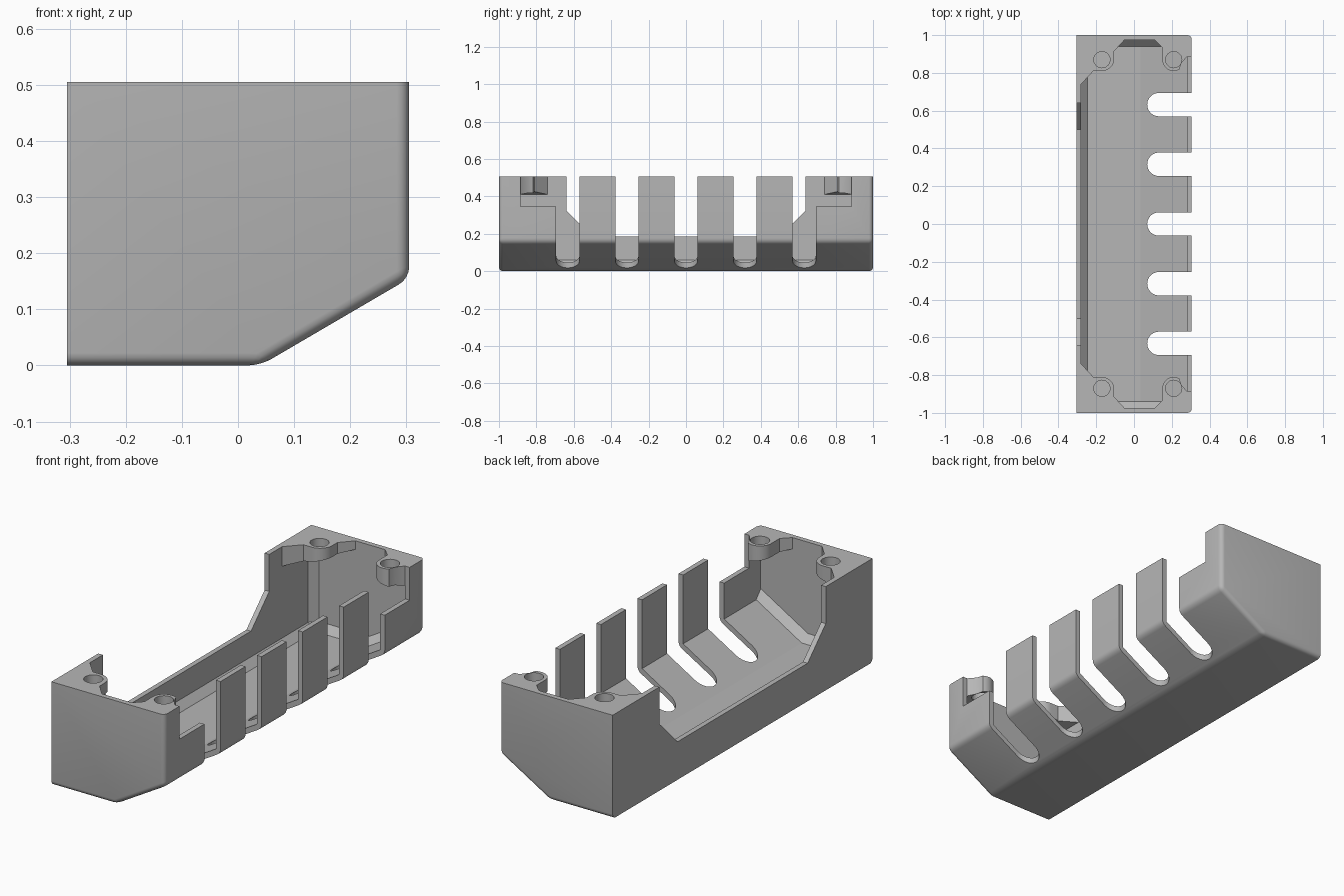
import bpy, bmesh, math
from mathutils import Vector

if "Cube" in bpy.data.objects:
    bpy.data.objects.remove(bpy.data.objects["Cube"], do_unlink=True)

grey = bpy.data.materials.new("plain_grey")
grey.use_nodes = True
COLOUR = (0.47, 0.47, 0.47, 1)
grey.diffuse_color = COLOUR
grey.node_tree.nodes["Principled BSDF"].inputs["Base Color"].default_value = COLOUR


def prism(name, points, axis, lo, hi, pick=None, width=0, segments=1):
    """Extrude a 2D outline along an axis; bevel edges chosen by pick(midpoint, direction)."""
    place = {"x": lambda p, h: (h, p[0], p[1]),
             "y": lambda p, h: (p[0], h, p[1]),
             "z": lambda p, h: (p[0], p[1], h)}[axis]
    bm = bmesh.new()
    face = bm.faces.new([bm.verts.new(place(p, lo)) for p in points])
    ext = bmesh.ops.extrude_face_region(bm, geom=[face])
    for v in ext["geom"]:
        if isinstance(v, bmesh.types.BMVert):
            v.co = v.co + Vector(place((0, 0), hi - lo))
    bmesh.ops.recalc_face_normals(bm, faces=bm.faces)
    if pick:
        edges = [e for e in bm.edges
                 if pick((e.verts[0].co + e.verts[1].co) / 2,
                         (e.verts[1].co - e.verts[0].co).normalized())]
        bmesh.ops.bevel(bm, geom=edges, offset=width, segments=segments,
                        profile=0.5, affect="EDGES", clamp_overlap=True)
        bmesh.ops.recalc_face_normals(bm, faces=bm.faces)
    mesh = bpy.data.meshes.new(name)
    bm.to_mesh(mesh)
    bm.free()
    mesh.materials.append(grey)
    obj = bpy.data.objects.new(name, mesh)
    bpy.context.collection.objects.link(obj)
    return obj


def carve(obj, cutters):
    """Subtract every cutter, then remove the cutters."""
    for c in cutters:
        c.hide_render = True
        mod = obj.modifiers.new("cut", "BOOLEAN")
        mod.operation, mod.solver, mod.object = "DIFFERENCE", "EXACT", c
    bpy.context.view_layer.update()
    done = obj.evaluated_get(bpy.context.evaluated_depsgraph_get())
    mesh = bpy.data.meshes.new_from_object(done)
    obj.modifiers.clear()
    obj.data = mesh
    for c in cutters:
        bpy.data.objects.remove(c, do_unlink=True)


def arc(cx, cy, r, a0, a1, n=12):
    angles = [math.radians(a0 + (a1 - a0) * i / n) for i in range(n + 1)]
    return [(cx + r * math.cos(a), cy + r * math.sin(a)) for a in angles]


SIDE, TOP, WALL = 0.305, 0.505, 0.025
IN_X, IN_Y = SIDE - WALL, 1 - WALL


# Outer body: rounded along the bottom, the slope and the right side
def outer_edge(mid, d):
    if abs(d.y) > 0.9:
        return mid.x > 0 and mid.z < 0.3
    return mid.x > -0.3 and mid.z < 0.5


shell = prism("shell", [(-SIDE, 0), (0.04, 0), (SIDE, 0.155), (SIDE, TOP), (-SIDE, TOP)],
              "y", -1, 1, outer_edge, 0.022, 4)


# Cavity with chamfers around the floor and in the tall left corners
def inner_edge(mid, d):
    if abs(d.y) > 0.9:
        return mid.x < 0 and mid.z < 0.1
    return mid.x < 0.27 and mid.z < 0.5


cutters = [prism("cavity", [(-IN_X, WALL), (0.035, WALL), (IN_X, 0.17), (IN_X, 0.6), (-IN_X, 0.6)],
                 "y", -IN_Y, IN_Y, inner_edge, 0.035)]

# Long lowered opening in the left wall
cutters.append(prism("side_opening", [(-0.64, 0.7), (-0.64, 0.325), (-0.5, 0.185),
                                      (0.5, 0.185), (0.64, 0.325), (0.64, 0.7)],
                     "x", -0.4, -0.26))

# Five round-ended slots in the right wall
for k in range(-2, 3):
    y = k * 0.316
    outline = arc(0.132, y, 0.062, 90, 270, 20) + [(0.5, y - 0.062), (0.5, y + 0.062)]
    cutters.append(prism("slot", outline, "z", -0.1, 0.7))

# Notches lowering the right wall next to each end
for s in (-1, 1):
    cutters.append(prism("notch", [(s * 0.63, 0.345), (s * 0.885, 0.345),
                                   (s * 0.885, 0.7), (s * 0.63, 0.7)], "x", 0.265, 0.4))
carve(shell, cutters)

# Screw corners: tabs under the rim with a rounded boss and a hole
left_tab = ([(-IN_X, IN_Y), (-IN_X, 0.74), (-0.215, 0.81)]
            + arc(-0.17, 0.875, 0.065, 270, 360)
            + [(-0.105, 0.915), (-0.05, IN_Y)])
right_tab = ([(IN_X, IN_Y), (0.11, IN_Y), (0.15, 0.935)]
             + arc(0.21, 0.87, 0.06, 180, 300)
             + [(0.25, 0.85), (IN_X, 0.885)])
parts = [shell]
for s, end in ((-1, "front"), (1, "back")):
    for side, outline, hole in (("left", right_tab, (0.21, 0.87)),
                                ("right", left_tab, (-0.17, 0.87))):
        tab = prism(f"{end}_{side}_screw_tab", [(x, s * y) for x, y in outline], "z", 0.41, TOP)
        # underside rises away from the side wall
        for v in tab.data.vertices:
            if v.co.z < 0.45:
                v.co.z += 0.23 * (IN_X - abs(v.co.x))
        carve(tab, [prism("hole", arc(hole[0], s * hole[1], 0.043, 0, 345, 23), "z", 0.3, 0.7)])
        parts.append(tab)

# Smooth rounded edges, keep the rest crisp
bpy.ops.object.select_all(action="DESELECT")
for p in parts:
    p.select_set(True)
bpy.context.view_layer.objects.active = shell
bpy.ops.object.shade_smooth_by_angle(angle=math.radians(28))
